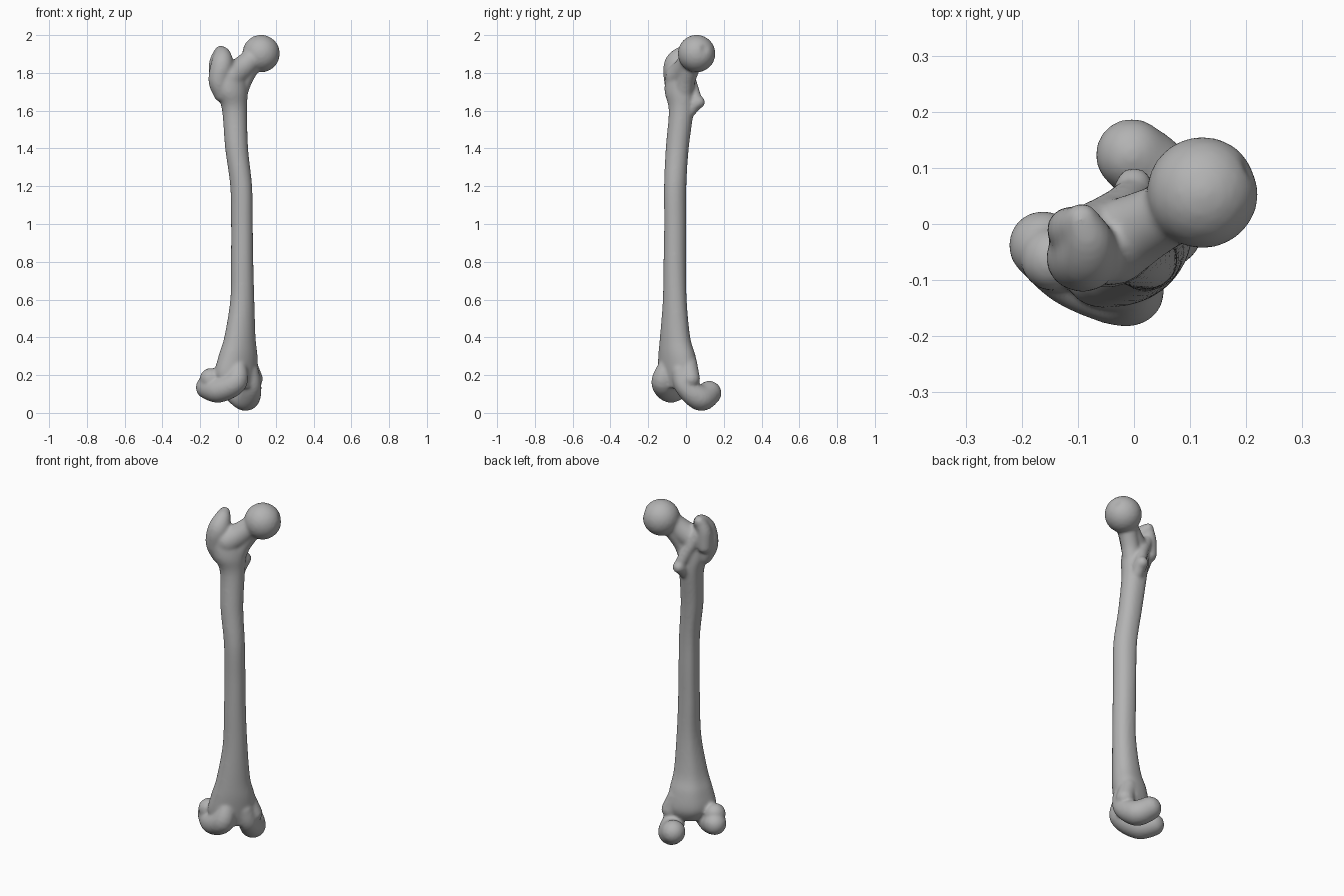
import bpy, bmesh, math
from mathutils import Vector, Matrix

default = bpy.data.objects.get("Cube")
if default:
    bpy.data.objects.remove(default, do_unlink=True)

# Bone material
bone = bpy.data.materials.new("bone_grey")
bone.use_nodes = True
colour = (0.45, 0.45, 0.45, 1)
bone.diffuse_color = colour
bsdf = next(n for n in bone.node_tree.nodes if n.type == 'BSDF_PRINCIPLED')
bsdf.inputs["Base Color"].default_value = colour
bsdf.inputs["Roughness"].default_value = 0.6

# The bone is turned about z: these are its own sideways and forward axes
SIDE = Vector((0.76, 0.65, 0))
FRONT = Vector((0.65, -0.76, 0))
bm = bmesh.new()


def smooth_path(points, steps):
    """Catmull-Rom interpolation of tuples of any length."""
    pts = [points[0], *points, points[-1]]
    out = []
    for i in range(len(points) - 1):
        quad = pts[i:i + 4]
        for s in range(steps):
            t = s / steps
            out.append([0.5 * (2 * b + (c - a) * t + (2 * a - 5 * b + 4 * c - d) * t ** 2
                               + (3 * b - a - 3 * c + d) * t ** 3)
                        for a, b, c, d in zip(*quad)])
    return out + [list(points[-1])]


def ball(x, y, z, r):
    return bmesh.ops.create_icosphere(bm, subdivisions=3, radius=r,
                                      matrix=Matrix.Translation((x, y, z)))["verts"]


def lobe(*points):
    """Rounded, tapered limb through (x, y, z, radius) points."""
    for p in smooth_path(points, 6):
        ball(*p)


def shaft(rings, sides=40):
    """Loft of (z, x, y, half width, half depth) sections with a rear ridge."""
    loops = []
    for z, x, y, w, d in smooth_path(rings, 5):
        loop = []
        for i in range(sides):
            t = math.tau * i / sides
            ridge = 1 + 0.13 * max(0, -math.sin(t)) ** 10
            loop.append(bm.verts.new(Vector((x, y, z))
                        + (SIDE * w * math.cos(t) + FRONT * d * math.sin(t)) * ridge))
        loops.append(loop)
    for low, high in zip(loops, loops[1:]):
        for i in range(sides):
            j = (i + 1) % sides
            bm.faces.new((low[i], low[j], high[j], high[i]))
    bm.faces.new(loops[0][::-1])
    bm.faces.new(loops[-1])


# Shaft, flaring at both ends
shaft([(0.13, 0.0, -0.045, 0.10, 0.06),
       (0.20, -0.01, -0.042, 0.13, 0.085),
       (0.30, 0.0, -0.048, 0.115, 0.085),
       (0.40, 0.01, -0.058, 0.09, 0.072),
       (0.60, 0.023, -0.06, 0.066, 0.06),
       (0.80, 0.022, -0.06, 0.059, 0.059),
       (1.00, 0.021, -0.058, 0.056, 0.059),
       (1.20, 0.017, -0.058, 0.056, 0.06),
       (1.40, -0.007, -0.047, 0.061, 0.06),
       (1.60, -0.018, -0.026, 0.067, 0.064),
       (1.70, -0.03, -0.035, 0.088, 0.07),
       (1.80, -0.035, -0.035, 0.085, 0.06)])

# Outer condyle, with its raised front rim and side bump
lobe((-0.162, -0.038, 0.135, 0.062), (-0.1, -0.085, 0.122, 0.068),
     (-0.012, -0.122, 0.165, 0.062), (0.0, -0.1, 0.25, 0.045))
ball(-0.145, -0.062, 0.18, 0.058)

# Inner condyle, lower and reaching further back
lobe((-0.004, 0.123, 0.105, 0.065), (0.045, 0.075, 0.08, 0.069),
     (0.07, -0.005, 0.14, 0.055), (0.06, -0.03, 0.22, 0.05))
lobe((0.082, 0.025, 0.18, 0.05), (0.05, 0.01, 0.26, 0.05))

# Neck
lobe((-0.04, -0.035, 1.78, 0.075), (0.01, -0.008, 1.815, 0.065),
     (0.06, 0.018, 1.86, 0.06), (0.1, 0.043, 1.89, 0.07))
lobe((-0.01, -0.02, 1.67, 0.055), (0.025, 0.0, 1.76, 0.05), (0.07, 0.03, 1.84, 0.05))

# Ball head with a small pit on its inner side
centre = Vector((0.122, 0.056, 1.902))
pit = Vector((0.88, 0.42, 0.2)).normalized()
for v in ball(*centre, 0.1):
    out = (v.co - centre).normalized()
    v.co -= out * 0.014 * max(0, 1 - out.angle(pit) / 0.3)

# Greater trochanter and its hooked tip
lobe((-0.085, -0.05, 1.69, 0.045), (-0.1, -0.06, 1.76, 0.057),
     (-0.085, -0.058, 1.84, 0.06), (-0.082, -0.03, 1.89, 0.046),
     (-0.093, 0.008, 1.915, 0.03))
lobe((-0.115, -0.01, 1.77, 0.04), (-0.112, -0.01, 1.85, 0.042), (-0.1, 0.0, 1.9, 0.033))

# Lesser trochanter and the crest joining the two
lobe((-0.005, 0.02, 1.6, 0.035), (-0.002, 0.045, 1.635, 0.038), (0.0, 0.067, 1.645, 0.034))
lobe((0.0, 0.055, 1.655, 0.032), (-0.03, 0.03, 1.73, 0.034), (-0.085, 0.0, 1.83, 0.035))

# Fuse everything into one smooth skin
bmesh.ops.recalc_face_normals(bm, faces=bm.faces[:])
mesh = bpy.data.meshes.new("thigh_bone")
bm.to_mesh(mesh)
bm.free()
mesh.materials.append(bone)
obj = bpy.data.objects.new("thigh_bone", mesh)
bpy.context.collection.objects.link(obj)
fuse = obj.modifiers.new("fuse", 'REMESH')
fuse.mode = 'VOXEL'
fuse.voxel_size = 0.008
fuse.use_smooth_shade = True
soften = obj.modifiers.new("soften", 'SMOOTH')
soften.factor = 0.5
soften.iterations = 9
